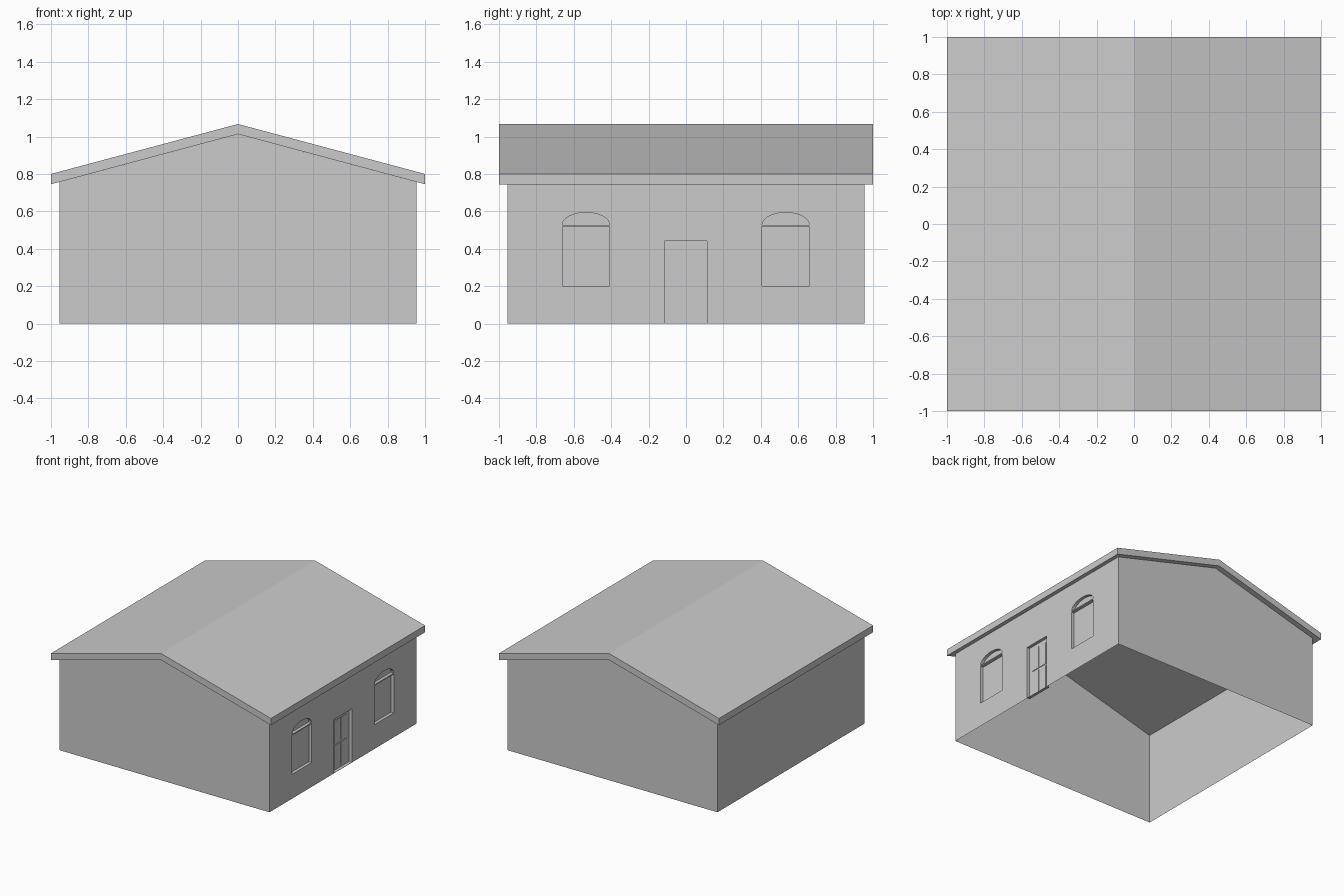
import bpy, bmesh, math

if "Cube" in bpy.data.objects:
    bpy.data.objects.remove(bpy.data.objects["Cube"])

W = 0.955       # half width of the walls
DEPTH = 0.025   # recess depth of door and windows


def make(name, bm):
    bmesh.ops.recalc_face_normals(bm, faces=bm.faces)
    me = bpy.data.meshes.new(name)
    bm.to_mesh(me)
    bm.free()
    ob = bpy.data.objects.new(name, me)
    bpy.context.collection.objects.link(ob)
    return ob


def prism(name, pts, axis, a, b):
    """Extrude a closed 2D profile along x (pts = y,z) or y (pts = x,z)."""
    bm = bmesh.new()
    place = (lambda u, v: (a, u, v)) if axis == 'x' else (lambda u, v: (u, a, v))
    face = bm.faces.new([bm.verts.new(place(u, v)) for u, v in pts])
    ext = bmesh.ops.extrude_face_region(bm, geom=[face])
    vec = (b - a, 0, 0) if axis == 'x' else (0, b - a, 0)
    bmesh.ops.translate(bm, vec=vec, verts=[v for v in ext['geom'] if isinstance(v, bmesh.types.BMVert)])
    return make(name, bm)


def rect(u0, u1, v0, v1):
    return [(u0, v0), (u1, v0), (u1, v1), (u0, v1)]


# Roof slab with vertical eave ends
prism("roof", [(-1, 0.745), (0, 1.013), (1, 0.745), (1, 0.8), (0, 1.067), (-1, 0.8)], 'y', -1, 1)

# Wall shell
walls = prism("walls", [(-W, 0), (W, 0), (W, 0.757), (0, 1.013), (-W, 0.757)], 'y', -W, W)

# Door and window recesses in the right wall
profiles = [rect(-0.115, 0.113, 0.002, 0.442)]
for c in (-0.535, 0.533):
    profiles.append(rect(c - 0.126, c + 0.126, 0.2, 0.519))
    profiles.append([(c + 0.126 * math.cos(math.pi * i / 16),
                      0.528 + 0.066 * math.sin(math.pi * i / 16)) for i in range(17)])
bpy.context.view_layer.objects.active = walls
for p in profiles:
    cutter = prism("cutter", p, 'x', W - DEPTH, W + 0.1)
    cutter.hide_render = True
    mod = walls.modifiers.new("recess", 'BOOLEAN')
    mod.operation = 'DIFFERENCE'
    mod.solver = 'EXACT'
    mod.object = cutter
    bpy.ops.object.modifier_apply(modifier=mod.name)
    bpy.data.objects.remove(cutter)

# Open the underside and the top, which the roof covers
bm = bmesh.new()
bm.from_mesh(walls.data)
gone = [f for f in bm.faces
        if all(abs(v.co.z) < 1e-4 for v in f.verts)
        or (f.normal.z > 0.5 and f.calc_center_median().z > 0.75)]
bmesh.ops.delete(bm, geom=gone, context='FACES')
bm.to_mesh(walls.data)
bm.free()

# Raised door panels
for y0, y1 in ((-0.08, -0.005), (0.005, 0.075)):
    for z0, z1 in ((0.02, 0.21), (0.225, 0.41)):
        prism("door_panel", rect(y0, y1, z0, z1), 'x', W - DEPTH - 0.002, W - DEPTH + 0.005)
